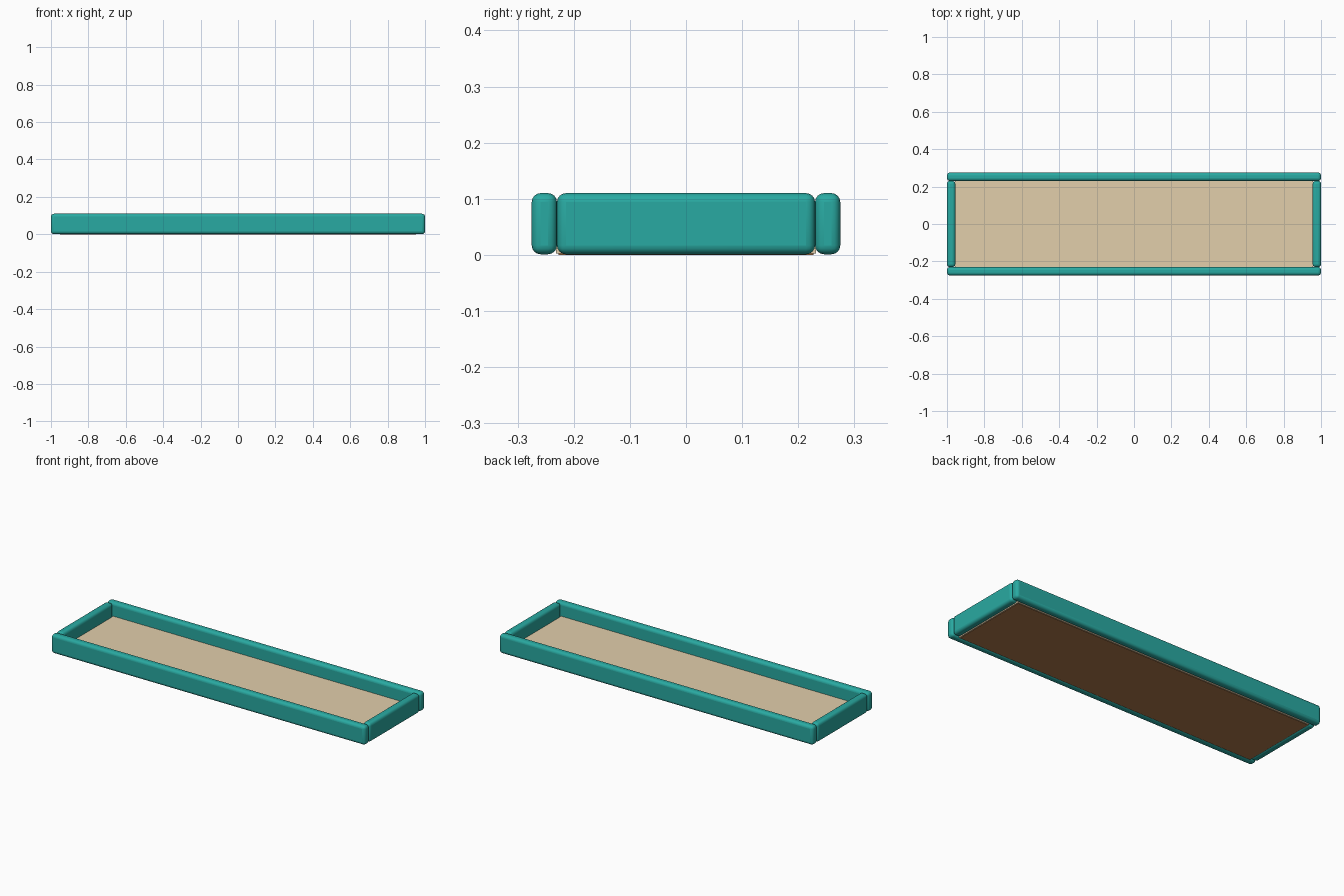
import bpy

cube = bpy.data.objects.get("Cube")
if cube:
    bpy.data.objects.remove(cube, do_unlink=True)


def material(name, rgb):
    mat = bpy.data.materials.new(name)
    mat.use_nodes = True
    color = (*rgb, 1.0)
    mat.diffuse_color = color
    mat.node_tree.nodes["Principled BSDF"].inputs["Base Color"].default_value = color
    return mat


teal = material("teal", (0.022, 0.40, 0.36))
sand = material("sand", (0.76, 0.62, 0.41))
brown = material("brown", (0.42, 0.19, 0.07))


def box(name, center, size, mat, radius=0.0):
    """Box with optionally rounded edges."""
    bpy.ops.mesh.primitive_cube_add(size=1, location=center)
    obj = bpy.context.object
    obj.name = name
    obj.scale = size
    bpy.ops.object.transform_apply(location=False, rotation=False, scale=True)
    obj.data.materials.append(mat)
    if radius:
        bevel = obj.modifiers.new("rounded_edges", "BEVEL")
        bevel.width = radius
        bevel.segments = 4
        bpy.ops.object.shade_smooth_by_angle()
    return obj


LENGTH, WIDTH, HEIGHT, RAIL, LIFT = 2.0, 0.55, 0.11, 0.045, 0.001
rail_height = HEIGHT - LIFT
rail_z = LIFT + rail_height / 2
inner_length = LENGTH - 2 * RAIL
inner_width = WIDTH - 2 * RAIL

# Long rails at front and back, short rails between them
for side, long_name, short_name in ((-1, "front_rail", "right_end_rail"),
                                    (1, "back_rail", "left_end_rail")):
    box(long_name, (0, side * (WIDTH - RAIL) / 2, rail_z),
        (LENGTH, RAIL, rail_height), teal, 0.016)
    box(short_name, (side * (LENGTH - RAIL) / 2, 0, rail_z),
        (RAIL, inner_width, rail_height), teal, 0.016)

# Floor inside the frame: sand layer with a thin brown base under it
box("sand_layer", (0, 0, 0.0175), (inner_length + 0.004, inner_width + 0.004, 0.031), sand)
box("base_board", (0, 0, 0.001), (inner_length - 0.006, inner_width - 0.006, 0.002), brown)
